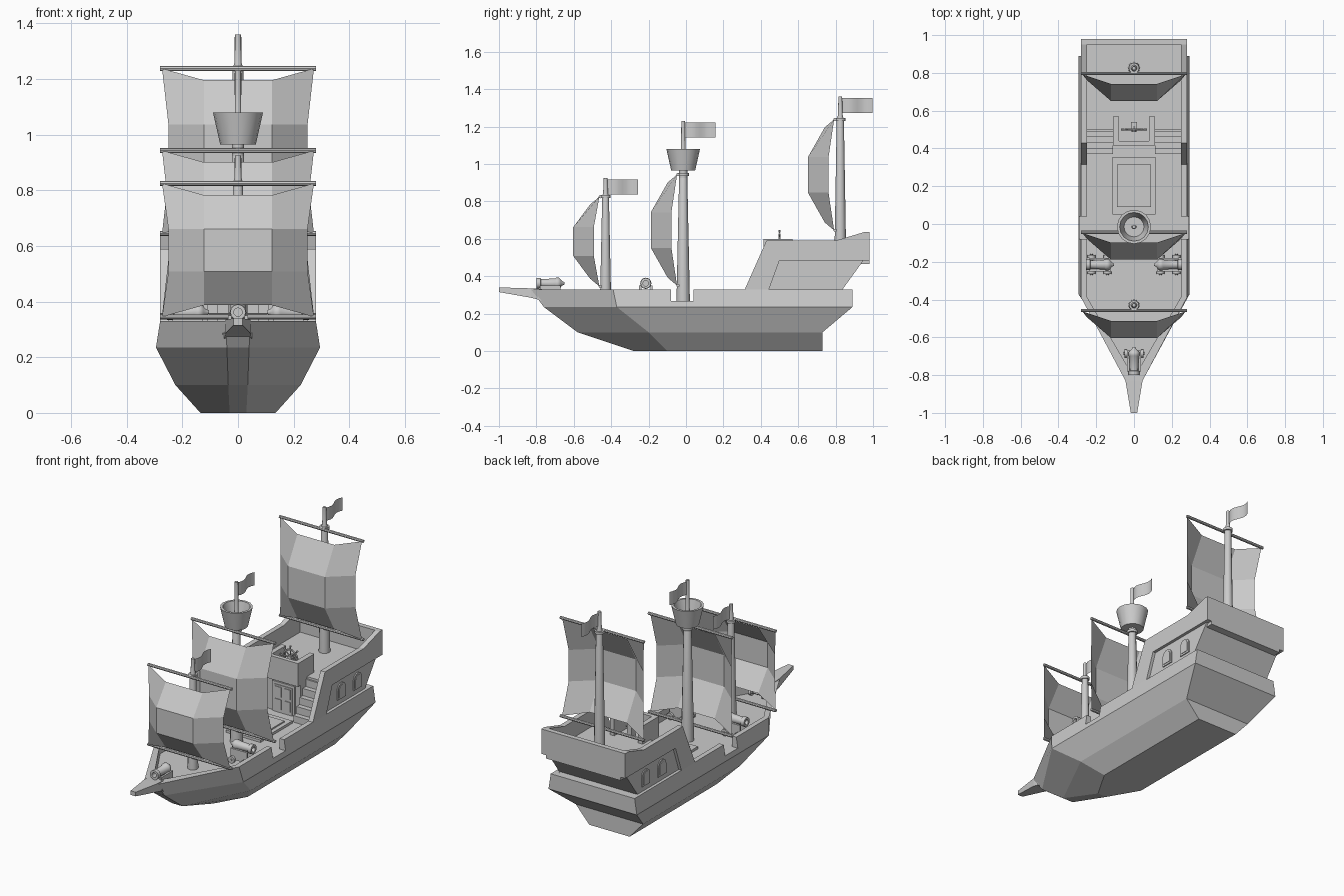
import bpy, bmesh, math
from mathutils import Vector

if "Cube" in bpy.data.objects:
    bpy.data.objects.remove(bpy.data.objects["Cube"])

grey = bpy.data.materials.new("plain grey")
grey.use_nodes = True
grey.diffuse_color = (0.6, 0.6, 0.6, 1)
grey.node_tree.nodes["Principled BSDF"].inputs["Base Color"].default_value = grey.diffuse_color


def finish(name, bm, smooth=False):
    bmesh.ops.recalc_face_normals(bm, faces=bm.faces)
    me = bpy.data.meshes.new(name)
    bm.to_mesh(me)
    bm.free()
    me.materials.append(grey)
    ob = bpy.data.objects.new(name, me)
    bpy.context.collection.objects.link(ob)
    if smooth:
        bpy.ops.object.select_all(action='DESELECT')
        ob.select_set(True)
        bpy.context.view_layer.objects.active = ob
        bpy.ops.object.shade_smooth_by_angle(angle=math.radians(40))
    return ob


def loft(name, rings, cap=True, smooth=False):
    """Skin closed rings of equal length."""
    bm = bmesh.new()
    rows = [[bm.verts.new(p) for p in r] for r in rings]
    n = len(rows[0])
    for a, b in zip(rows, rows[1:]):
        for i in range(n):
            bm.faces.new((a[i], a[(i + 1) % n], b[(i + 1) % n], b[i]))
    if cap:
        bm.faces.new(rows[0])
        bm.faces.new(rows[-1])
    return finish(name, bm, smooth)


def box(name, x, y, z):
    ring = lambda h: [(x[0], y[0], h), (x[1], y[0], h), (x[1], y[1], h), (x[0], y[1], h)]
    return loft(name, [ring(z[0]), ring(z[1])])


def slab(name, x0, x1, profile):
    """Extrude a side profile of (y, z) points across x."""
    return loft(name, [[(x, y, z) for y, z in profile] for x in (x0, x1)])


def turned(name, origin, axis, profile, sides=12, smooth=True):
    """Round part from (distance, radius) pairs along an axis."""
    axis = Vector(axis).normalized()
    q = axis.to_track_quat('Z', 'Y')
    rings = []
    for d, r in profile:
        rings.append([Vector(origin) + q @ Vector((r * math.cos(t), r * math.sin(t), d))
                      for t in (math.tau * i / sides for i in range(sides))])
    return loft(name, rings, True, smooth)


# Hull: levels of (height, half outline from stern to bow), ending with the sunken deck
levels = [
    (0, [(.135, .73), (.135, -.1), (.03, -.28)]),
    (.1, [(.225, .73), (.225, -.2), (.035, -.58)]),
    (.235, [(.295, .89), (.295, -.37), (.04, -.76)]),
    (.33, [(.28, .89), (.28, -.39), (.045, -.83)]),
    (.33, [(.25, .86), (.25, -.385), (.025, -.77)]),
    (.265, [(.25, .86), (.25, -.385), (.025, -.77)]),
]
hull = loft("hull", [[(x, y, z) for x, y in half] + [(-x, y, z) for x, y in reversed(half)]
                     for z, half in levels])

# Boarding gap through both bulwarks
gap = box("gap_cutter", (-.5, .5), (-.08, .04), (.266, .5))
gap.hide_render = True
cut = hull.modifiers.new("gap", 'BOOLEAN')
cut.operation = 'DIFFERENCE'
cut.object = gap
cut.solver = 'EXACT'
bpy.context.view_layer.objects.active = hull
bpy.ops.object.modifier_apply(modifier=cut.name)
bpy.data.objects.remove(gap)


# Bowsprit
def beam_end(y, w, z0, z1):
    return [(-w, y, z0), (w, y, z0), (w, y, z1), (-w, y, z1)]


loft("bowsprit", [beam_end(-.77, .045, .27, .332), beam_end(-.83, .045, .285, .335),
                  beam_end(-1, .017, .315, .34)])

# Stern castle: thick upper frame, recessed window wall and arched windows on each side
frame = [(.31, .32), (.43, .59), (.8, .59), (.95, .635), (.98, .635), (.98, .485), (.5, .485), (.44, .32)]
panel = [(.44, .32), (.5, .486), (.95, .486), (.83, .32)]
for side, s in (("left", 1), ("right", -1)):
    slab(side + "_castle_frame", s * .25, s * .28, frame)
    slab(side + "_castle_panel", s * .25, s * .262, panel)
    for i, y in enumerate((.608, .762)):
        for part, r, out in (("frame", .038, .268), ("pane", .027, .271)):
            arch = [(y - r, .398 - r), (y + r, .398 - r)]
            arch += [(y + r * math.cos(t), .418 + r * math.sin(t))
                     for t in (math.pi * k / 8 for k in range(9))]
            slab(f"{side}_window_{part}_{i}", s * .262, s * out, arch)
slab("castle_back_wall", -.25, .25, [(.80, .32), (.92, .486), (.95, .486), (.83, .32)])
box("stern_rail", (-.25, .25), (.95, .98), (.485, .635))
box("quarter_deck", (-.25, .25), (.5, .98), (.465, .49))
box("stern_ledge", (-.26, .26), (.78, .88), (.3, .329))
box("cabin_front", (-.25, .25), (.5, .52), (.26, .48))

# Helm platform with its rail, door and stairs on both sides
box("helm_platform", (-.11, .11), (.44, .52), (.26, .49))
box("helm_front_rail", (-.11, .11), (.415, .44), (.46, .6))
box("door_frame", (-.075, .075), (.432, .44), (.265, .445))
box("door", (-.06, .06), (.428, .44), (.265, .43))
for s in (1, -1):
    box("helm_side_rail", (s * .08, s * .11), (.44, .57), (.48, .6))
    for z in (.285, .36):
        box("door_panel", (s * .01, s * .05), (.424, .43), (z, z + .06))
    for i in range(5):
        box(f"stair_{i}", (s * .11, s * .25), (.37 + .03 * i, .51), (.26, .305 + .043 * i))

# Steering wheel
hub = Vector((0, .5, .578))
box("wheel_stand", (-.015, .015), (.505, .54), (.48, .585))
bpy.ops.mesh.primitive_torus_add(location=hub, rotation=(math.pi / 2, 0, 0), major_radius=.045,
                                 minor_radius=.006, major_segments=16, minor_segments=6)
bpy.context.object.name = "wheel_rim"
bpy.context.object.data.materials.append(grey)
for i in range(8):
    a = math.tau * i / 8
    turned("wheel_spoke", hub, (math.cos(a), 0, math.sin(a)), [(0, .004), (.05, .004), (.068, .006)], 6)
turned("wheel_hub", hub + Vector((0, -.012, 0)), (0, 1, 0), [(0, .012), (.03, .012)], 8)

# Deck hatch
box("hatch_frame", (-.115, .115), (.05, .355), (.26, .28))
box("hatch_cover", (-.09, .09), (.09, .315), (.27, .288))


# Masts, each with two yards, a billowed sail and a flag
def sail(name, y, low, high):
    h = high - low
    cols = (-1, -.45, .45, 1)
    bm = bmesh.new()
    grid = []
    for row, t in enumerate((0, .34, .66, 1)):
        line = []
        for c in cols:
            inner, belly = abs(c) < 1, row in (1, 2)
            x = c * (.25 if belly and not inner else .273)
            depth = .14 if inner and belly else .05 if inner else .03 if belly else 0
            z = low + h * t
            if inner and not belly:
                z += .042 if row == 0 else -.042
            line.append(bm.verts.new((x, y - depth, z)))
        grid.append(line)
    for a, b in zip(grid, grid[1:]):
        for i in range(3):
            bm.faces.new((a[i], a[i + 1], b[i + 1], b[i]))
    return finish(name, bm)


def flag(name, y, top):
    bm = bmesh.new()
    pairs = [[bm.verts.new((.012 * math.sin(math.tau * i / 8), y + .165 * i / 8, z))
              for z in (top - .08, top)] for i in range(9)]
    for a, b in zip(pairs, pairs[1:]):
        bm.faces.new((a[0], b[0], b[1], a[1]))
    return finish(name, bm, True)


for name, y, base, top, low, high, r in (("fore", -.43, .26, .925, .345, .825, .03),
                                         ("main", -.015, .26, 1.23, .35, .943, .036),
                                         ("rear", .825, .48, 1.36, .645, 1.238, .032)):
    turned(name + "_mast", (0, y, base), (0, 0, 1),
           [(0, r), (high - base, r * .6), (high - base + .02, .013), (top - base, .01)])
    sail(name + "_sail", y - .033, low, high)
    flag(name + "_flag", y + .008, top - .008)
    for z in (low, high):
        turned(name + "_yard", (-.28, y - .028, z), (1, 0, 0), [(0, .009), (.56, .009)], 8)
        turned(name + "_yard_band", (0, y, z - .008), (0, 0, 1), [(0, r * .85), (.016, r * .85)])

# Lookout basket on the main mast
turned("lookout_lower_mast", (0, -.015, .9), (0, 0, 1), [(0, .022), (.08, .022)])
turned("lookout_basket", (0, -.015, .965), (0, 0, 1),
       [(0, .064), (.115, .09), (.115, .076), (.02, .053)], 16)


# Cannons on wheeled carriages
def cannon(name, x, y, dx, dy):
    out, across = Vector((dx, dy, 0)), Vector((-dy, dx, 0))
    centre = Vector((x, y, 0))
    up = Vector((0, 0, 1))
    turned(name + "_barrel", centre + up * .362 - out * .08, out,
           [(0, .006), (.012, .012), (.02, .022), (.03, .03), (.045, .03), (.05, .026), (.125, .022),
            (.127, .028), (.15, .028), (.15, .015), (.1, .015)])
    for s in (1, -1):
        a = centre + across * s * .024 - out * .06
        b = centre + across * s * .036 + out * .05
        xs, ys = sorted((a.x, b.x)), sorted((a.y, b.y))
        box(name + "_cheek", xs, ys, (.285, .35))
        for d in (-.045, .04):
            turned(name + "_wheel", centre + across * s * .036 + out * d + up * .287,
                   across * s, [(0, .021), (.014, .021)], 10)
    for d in (-.045, .04):
        turned(name + "_axle", centre - across * .055 + out * d + up * .287, across,
               [(0, .007), (.11, .007)], 6)


cannon("bow_cannon", 0, -.73, 0, -1)
cannon("left_cannon", .185, -.215, 1, 0)
cannon("right_cannon", -.185, -.215, -1, 0)
